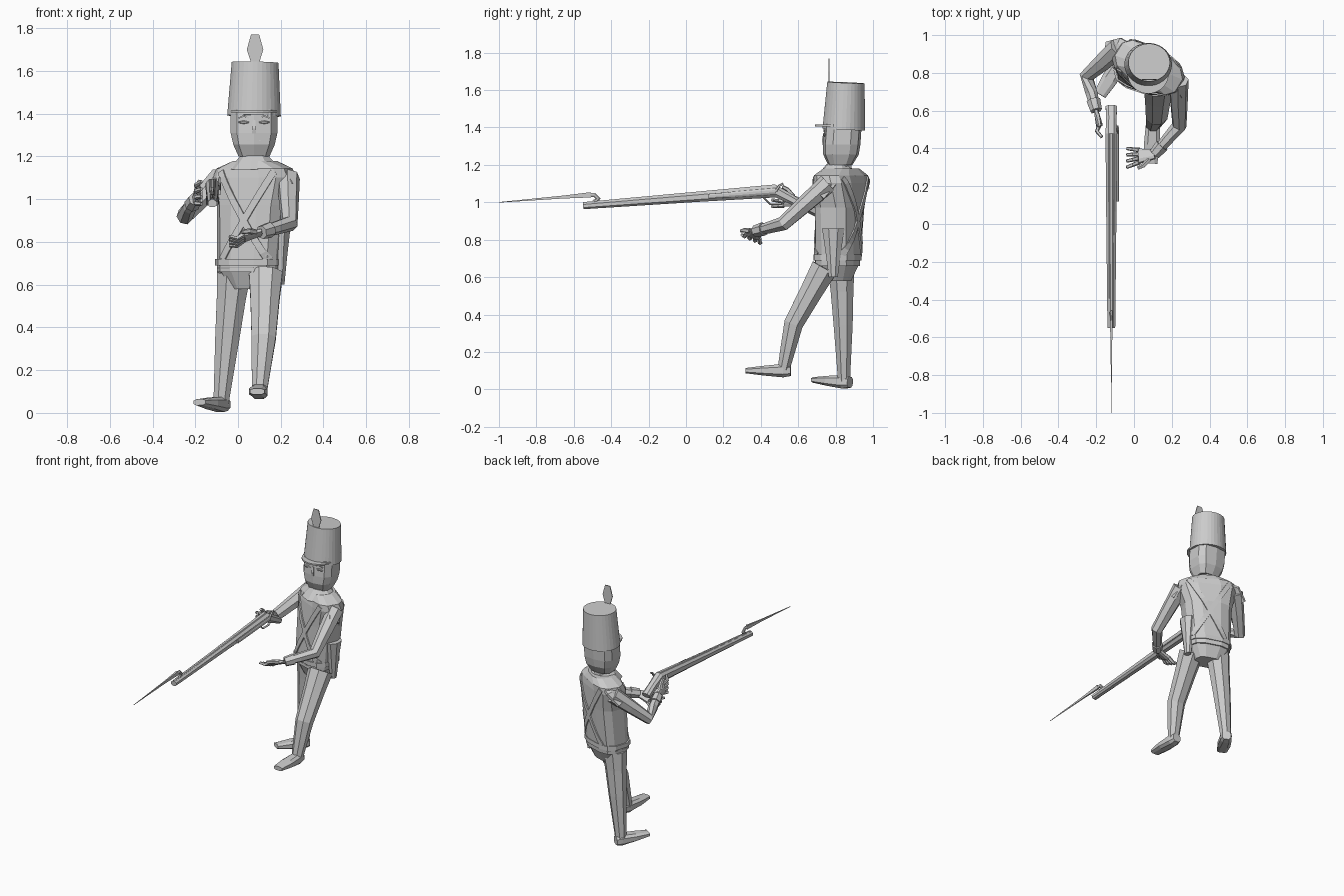
import bpy, bmesh, math
from mathutils import Vector, Matrix
from mathutils.bvhtree import BVHTree

if "Cube" in bpy.data.objects:
    bpy.data.objects.remove(bpy.data.objects["Cube"])

grey = bpy.data.materials.new("plain grey")
grey.use_nodes = True
tone = (.6, .6, .6, 1)
grey.diffuse_color = tone
grey.node_tree.nodes["Principled BSDF"].inputs["Base Color"].default_value = tone

X, Y, Z = Matrix.Identity(3)


def about_z(degrees):
    return Matrix.Rotation(math.radians(degrees), 3, 'Z')


def finish(name, bm):
    bmesh.ops.recalc_face_normals(bm, faces=bm.faces)
    mesh = bpy.data.meshes.new(name)
    bm.to_mesh(mesh)
    bm.free()
    mesh.materials.append(grey)
    obj = bpy.data.objects.new(name, mesh)
    bpy.context.collection.objects.link(obj)
    return obj


def loft(name, centres, widths, depths, sides=8, ref=X, boxy=1, upright=False, turn=0):
    """Skin cross-sections along a path; widths run along ref, which may turn on the way."""
    bm = bmesh.new()
    last = len(centres) - 1
    loops = []
    for i, centre in enumerate(centres):
        along = centres[min(i + 1, last)] - centres[max(i - 1, 0)]
        along = Z if upright else along.normalized()
        wide = about_z(turn * i / last) @ ref
        wide = (wide - along * wide.dot(along)).normalized()
        deep = along.cross(wide)
        loop = []
        for k in range(sides):
            angle = math.tau * (k + .5) / sides
            c, s = math.cos(angle), math.sin(angle)
            c = math.copysign(abs(c) ** boxy, c) * widths[i]
            s = math.copysign(abs(s) ** boxy, s) * depths[i]
            loop.append(bm.verts.new(centre + wide * c + deep * s))
        loops.append(loop)
    for low, high in zip(loops, loops[1:]):
        for k in range(sides):
            bm.faces.new((low[k - 1], low[k], high[k], high[k - 1]))
    bm.faces.new(loops[0])
    bm.faces.new(loops[-1])
    return finish(name, bm)


def limb(name, joints, start, end, flat=1, **shape):
    """Loft whose width changes evenly from start to end."""
    steps = len(joints) - 1
    widths = [start + (end - start) * i / steps for i in range(len(joints))]
    return loft(name, joints, widths, [w * flat for w in widths], **shape)


def stack(name, bottom, top, profile, **shape):
    """Level loft; each profile entry is (fraction of height, width, depth)."""
    heights, widths, depths = zip(*profile)
    centres = [bottom.lerp(top, h) for h in heights]
    return loft(name, centres, widths, depths, upright=True, **shape)


# Torso, twisting upward so that the right shoulder is drawn back
across, ahead = about_z(-24) @ X, about_z(-24) @ -Y
waist = Vector((.05, .81, .66))
throat = Vector((.08, .83, 1.18))
cloth = dict(sides=12, boxy=.7, ref=about_z(-18) @ X)
torso = stack("coat_body", waist, throat, [
    (0, .145, .11), (.6, .165, .113), (.85, .2, .107), (.93, .19, .1), (1, .1, .08)],
    turn=-18, **cloth)
limb("belt", [waist + Z * .03, waist + Z * .06], .155, .155, .76, upright=True, **cloth)
limb("coat_hem", [waist - Z * .08, waist + Z * .02], .09, .147, .75, upright=True, **cloth)
side = waist + across * .145 - ahead * .04
limb("coat_tail", [side + Z * h for h in (.2, .08, -.06)], .05, .02, 1.3)
collar = throat - Y * .02
limb("collar", [collar - Z * .04, collar + Z * .025], .125, .065, .9, upright=True, sides=9)
limb("neck", [throat, throat + Z * .06], .06, .055)

# Crossed straps laid on the cloth
bm = bmesh.new()
bm.from_mesh(torso.data)
surface = BVHTree.FromBMesh(bm)
bm.free()


def strap(name, facing, start, end, half=.016, steps=14):
    """Band between two (sideways, height) points, projected on the coat."""
    start, end = Vector(start), Vector(end)
    edge = (end - start).orthogonal().normalized() * half
    bm = bmesh.new()
    pairs = []
    for i in range(steps + 1):
        middle = start.lerp(end, i / steps)
        pair = []
        for u, z in (middle - edge, middle + edge):
            origin = Vector((throat.x, throat.y, z)) + across * u + facing
            hit = surface.ray_cast(origin, -facing)[0]
            if hit:
                pair.append(bm.verts.new(hit + facing * .004))
        if len(pair) == 2:
            pairs.append(pair)
    for (a, b), (c, d) in zip(pairs, pairs[1:]):
        bm.faces.new((a, b, d, c))
    band = finish(name, bm).modifiers.new("thickness", 'SOLIDIFY')
    band.thickness, band.offset = .008, 0


for hand, s in (("left", 1), ("right", -1)):
    strap("front_strap_" + hand, ahead, (.14 * s, 1.13), (-.11 * s, .72))
    strap("back_strap_" + hand, -ahead, (.14 * s, 1.13), (-.11 * s, .72))

# Head and face
chin = Vector((.075, .825, 1.2))
crown = Vector((.075, .84, 1.42))
stack("head", chin, crown, [(0, .075, .065), (.25, .1, .095), (.5, .113, .1), (1, .113, .1)],
      sides=10, boxy=.65)
face = Vector((.075, .74, 1.36))
limb("nose", [face + Z * .01, face - Y * .006 - Z * .03, face - Z * .05], .008, .013, sides=4)
limb("mouth", [face - Z * .085 + X * x for x in (-.03, .03)], .004, .004, sides=4, ref=Y)
for hand, s in (("left", 1), ("right", -1)):
    eye = face + X * .048 * s
    corner = X * .024
    loft("eye_" + hand, [eye - corner, eye, eye + corner],
         [.003, .007, .003], [.003, .009, .003], ref=Y)
    limb("brow_" + hand, [eye - corner + Z * .02, eye + Z * .03, eye + corner + Z * .02],
         .005, .005, sides=4, ref=Y)

# Tall hat with visor and plume
brim = Vector((.075, .844, 1.39))
hat_top = Vector((.08, .855, 1.64))
limb("tall_hat", [brim, hat_top], .126, .11, .91, sides=32)
visor = brim - Y * .044
limb("hat_visor", [visor + Z * .015, visor + Z * .025], .11, .11, sides=24)
badge = Vector((.08, .765, 1.6))
loft("plume", [badge, badge + Z * .04, badge + Z * .1, badge + Z * .17],
     [.02, .02, .04, .02], [.003] * 4, sides=4, boxy=.1)


def leg(side, hip, knee, ankle, toe):
    """Trouser leg and shoe; toe is the step from ankle to toe."""
    hip, knee, ankle, toe = map(Vector, (hip, knee, ankle, toe))
    limb(side + "_leg", [hip, hip.lerp(knee, .4), knee, knee.lerp(ankle, .5), ankle],
         .085, .038, .9)
    loft(side + "_foot", [ankle - toe * .2, ankle, ankle + toe * .5, ankle + toe],
         [.03, .04, .045, .035], [.03, .038, .028, .015], boxy=.7)


# Legs: right one planted behind, left one striding forward
leg("right", (-.02, .83, .65), (-.05, .84, .35), (-.08, .845, .04), (-.1, -.16, .01))
leg("left", (.13, .74, .65), (.12, .575, .35), (.1, .52, .1), (-.01, -.2, 0))


def arm(side, shoulder, elbow, wrist, reach, spread, curl):
    """Sleeve, shoulder wing, cuff and hand with four fingers and a thumb."""
    shoulder, elbow, wrist = map(Vector, (shoulder, elbow, wrist))
    reach, spread, curl = map(Vector, (reach, spread, curl))
    limb(side + "_arm", [shoulder, shoulder.lerp(elbow, .5), elbow, elbow.lerp(wrist, .5), wrist],
         .055, .025, sides=7, ref=across)
    limb(side + "_shoulder_wing", [throat.lerp(shoulder, .5), shoulder + Z * .01,
         shoulder.lerp(elbow, .2) + (shoulder - throat) * .15], .06, .05, .4, ref=Y)
    limb(side + "_cuff", [elbow.lerp(wrist, .7), wrist], .038, .032, sides=7, ref=across)
    knuckles = wrist + reach * .55
    limb(side + "_palm", [wrist, wrist + reach * .3, knuckles], .028, .042, .45,
         ref=spread, boxy=.7)
    for i in range(4):
        fan = spread * (i - 1.5)
        tip = wrist + reach + fan * 1.4
        root = knuckles + fan * .9
        limb(f"{side}_finger_{i}", [root, root.lerp(tip, .5) + curl, tip],
             .013, .009, sides=5, ref=spread)
    limb(side + "_thumb", [wrist + reach * .2 + spread, wrist + reach * .4 + spread * 2.2,
         wrist + reach * .6 + spread * 2.6], .015, .01, sides=5, ref=Z.cross(reach))


# Arms: left one held out palm upward, right one gripping the gun
arm("left", (.235, .76, 1.1), (.24, .52, .885), (.11, .37, .845),
    (-.15, -.02, -.04), (0, -.024, .01), (0, 0, -.015))
arm("right", (-.08, .935, 1.1), (-.25, .78, .92), (-.2, .6, 1),
    (.03, -.14, .03), (0, 0, .025), (-.02, 0, 0))

# Long gun
muzzle = Vector((-.12, -.55, .98))
breech = Vector((-.12, .48, 1.06))
butt = Vector((-.12, .62, .985))
loft("gun_stock", [muzzle, muzzle.lerp(breech, .6), breech, breech.lerp(butt, .5), butt],
     [.022, .029, .033, .029, .032], [.018, .027, .036, .028, .022], boxy=.8)
limb("gun_barrel", [muzzle + Z * .008, breech + Z * .02], .014, .017)
plate = X * .034
limb("lock_plate", [muzzle.lerp(breech, t) + plate for t in (.65, .85, 1)], .007, .008, 2)
lock = breech + plate
limb("hammer", [lock, lock + Y * .02 + Z * .03, lock + Y * .04 + Z * .04], .008, .006, sides=5)
guard = breech - Z * .03
limb("trigger_guard", [guard + Y * .07 - Z * .01, guard + Y * .03 - Z * .04,
     guard - Y * .03 - Z * .04, guard - Y * .07], .008, .008, .6)

# Bayonet with a cranked neck and a tapering blade
socket = muzzle + Y * .06 + Z * .02
heel = muzzle + Y * .04 + Z * .06
tip = Vector((-.12, -1, 1))
limb("bayonet_neck", [socket, socket + Y * .02 + Z * .02, heel + Y * .02, heel], .01, .007, 1.6)
limb("bayonet_blade", [heel, heel.lerp(tip, .3), tip], .01, .001, 2, sides=4)
